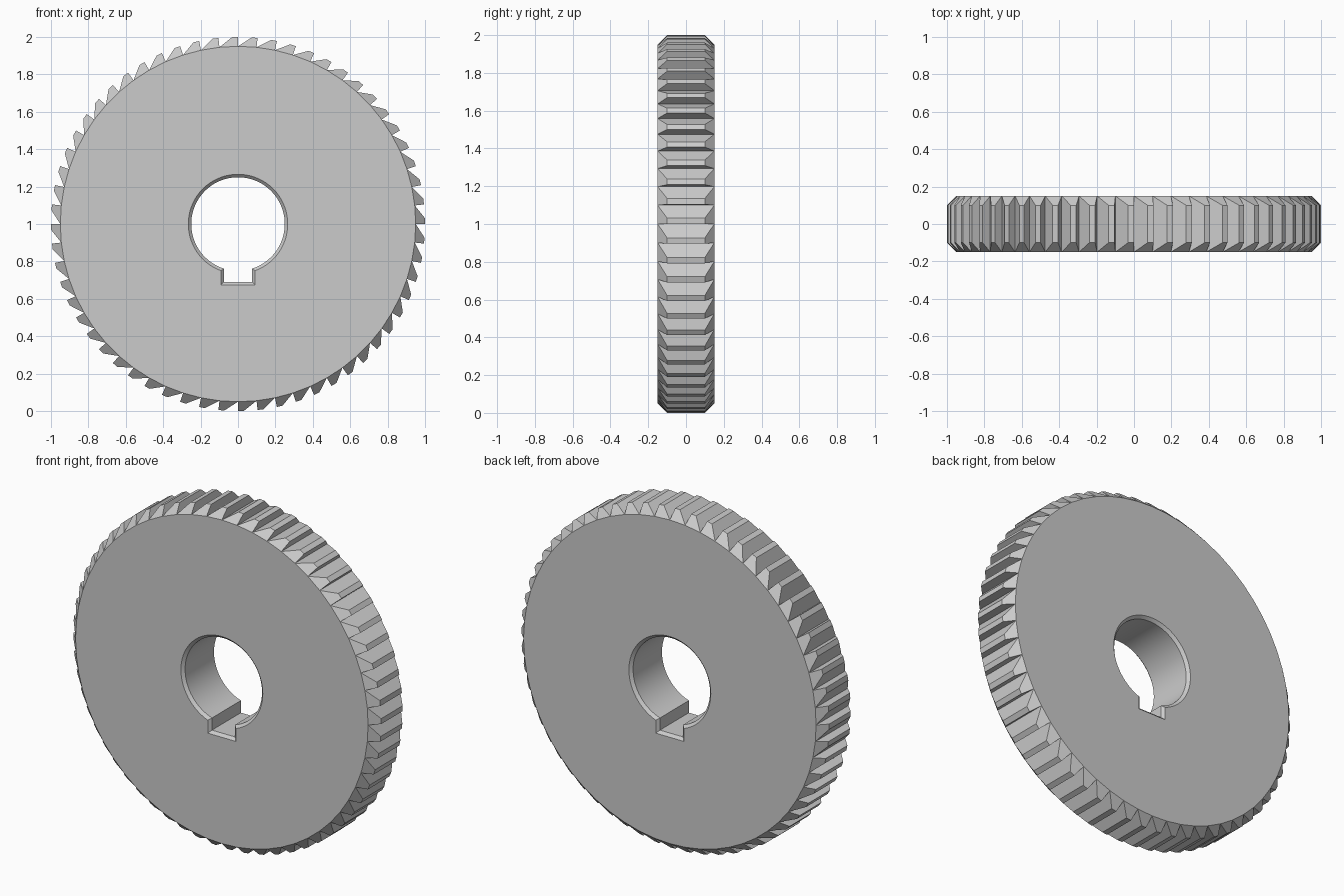
import bpy, bmesh
from math import sin, cos, asin, radians, pi

if "Cube" in bpy.data.objects:
    bpy.data.objects.remove(bpy.data.objects["Cube"], do_unlink=True)

TEETH = 60
PITCH = 2 * pi / TEETH
LAND = PITCH * 0.3
TIP_R, ROOT_R = 1.0, 0.95
HALF, TIP_HALF = 0.15, 0.10
BORE_R, KEY_W, KEY_D = 0.25, 0.075, 0.31
CHAMFER = 0.016
ARC_STEPS = 64

bm = bmesh.new()


def polar(r, a, y):
    return bm.verts.new((r * cos(a), y, 1 + r * sin(a)))


def bore_loop(grow, y):
    """Round bore with a keyway at the bottom, enlarged by grow."""
    r, w, d = BORE_R + grow, KEY_W + grow, KEY_D + grow
    half_key = asin(w / r)
    start, sweep = -pi / 2 + half_key, 2 * (pi - half_key)
    verts = [polar(r, start + sweep * i / ARC_STEPS, y) for i in range(ARC_STEPS + 1)]
    verts += [bm.verts.new((x, y, 1 - d)) for x in (-w, w)]
    return verts


def ring_edges(loop):
    return [bm.edges.new((v, loop[i - 1])) for i, v in enumerate(loop)]


def bridge(a, b):
    for i in range(len(a)):
        bm.faces.new((a[i - 1], a[i], b[i], b[i - 1]))


# Tooth corners on each side: root, cutting tip and end of the land
sides = []
for s in (-1, 1):
    angles = [k * PITCH for k in range(TEETH)]
    sides.append((
        [polar(ROOT_R, a, s * HALF) for a in angles],
        [polar(TIP_R, a, s * TIP_HALF) for a in angles],
        [polar(TIP_R, a + LAND, s * TIP_HALF) for a in angles]))

# Saw teeth: radial face, land, sloping back and bevelled ends
(root_f, tip_f, land_f), (root_b, tip_b, land_b) = sides
for k in range(TEETH):
    n = (k + 1) % TEETH
    bm.faces.new((root_f[k], tip_f[k], tip_b[k], root_b[k]))
    bm.faces.new((tip_f[k], land_f[k], land_b[k], tip_b[k]))
    bm.faces.new((land_f[k], root_f[n], root_b[n], land_b[k]))
    for root, tip, land in sides:
        bm.faces.new((root[k], tip[k], land[k], root[n]))

# Flat side discs and the chamfered bore with its keyway
inner = []
for s, (root, tip, land) in zip((-1, 1), sides):
    mouth = bore_loop(CHAMFER, s * HALF)
    inner.append(bore_loop(0, s * (HALF - CHAMFER)))
    rim = [bm.edges.get((v, root[i - 1])) or bm.edges.new((v, root[i - 1]))
           for i, v in enumerate(root)]
    bmesh.ops.triangle_fill(bm, use_beauty=True, use_dissolve=False,
                            edges=rim + ring_edges(mouth), normal=(0, s, 0))
    bridge(mouth, inner[-1])
bridge(*inner)

bmesh.ops.recalc_face_normals(bm, faces=bm.faces[:])
mesh = bpy.data.meshes.new("toothed_cutter_disc")
bm.to_mesh(mesh)
bm.free()
disc = bpy.data.objects.new("toothed_cutter_disc", mesh)
bpy.context.collection.objects.link(disc)

# Smooth bore, crisp teeth
bpy.ops.object.select_all(action='DESELECT')
disc.select_set(True)
bpy.context.view_layer.objects.active = disc
bpy.ops.object.shade_smooth_by_angle(angle=radians(15))
